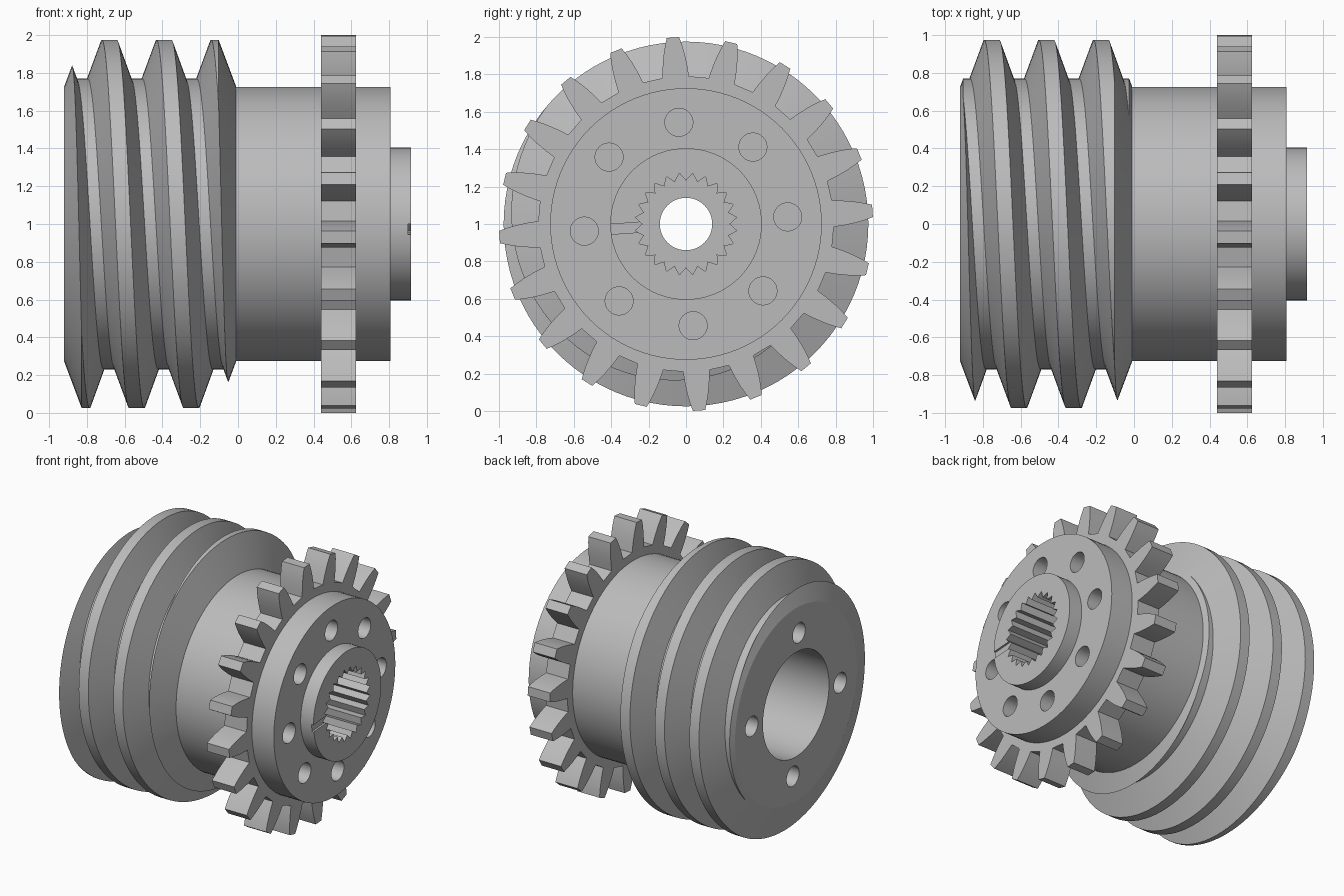
import bpy
import bmesh
from math import sin, cos, pi, radians

if "Cube" in bpy.data.objects:
    bpy.data.objects.remove(bpy.data.objects["Cube"], do_unlink=True)

AXIS_Z = 1.0            # height of the shaft axis, which runs along x
TURN = radians(4)       # angle shared by the teeth, holes and groove
SEG = 96

steel = bpy.data.materials.new("plain_grey_steel")
steel.use_nodes = True
GREY = (0.5, 0.5, 0.5, 1)
steel.diffuse_color = GREY
steel.node_tree.nodes["Principled BSDF"].inputs["Base Color"].default_value = GREY


def finish_mesh(name, bm):
    bmesh.ops.remove_doubles(bm, verts=bm.verts, dist=1e-5)
    bmesh.ops.recalc_face_normals(bm, faces=bm.faces)
    mesh = bpy.data.meshes.new(name)
    bm.to_mesh(mesh)
    bm.free()
    mesh.materials.append(steel)
    obj = bpy.data.objects.new(name, mesh)
    bpy.context.collection.objects.link(obj)
    return obj


def circle(r, n=SEG, y=0, z=0):
    return [(y + r * cos(2 * pi * i / n), z + r * sin(2 * pi * i / n)) for i in range(n)]


def loft(name, sections):
    """Closed solid through (x, outline) sections along the shaft."""
    bm = bmesh.new()
    loops = [[bm.verts.new((x, y, AXIS_Z + z)) for y, z in pts] for x, pts in sections]
    n = len(loops[0])
    for a, b in zip(loops, loops[1:]):
        for i in range(n):
            j = (i + 1) % n
            bm.faces.new((a[i], a[j], b[j], b[i]))
    bm.faces.new(loops[0])
    bm.faces.new(loops[-1])
    return finish_mesh(name, bm)


def prism(name, outline, x0, x1):
    return loft(name, [(x0, outline), (x1, outline)])


def lathe(name, profile):
    return loft(name, [(x, circle(r)) for x, r in profile])


def combine(obj, cutter, operation="DIFFERENCE"):
    """Apply a boolean and discard the cutter."""
    cutter.hide_render = True
    mod = obj.modifiers.new("cut", "BOOLEAN")
    mod.operation, mod.solver, mod.object = operation, "EXACT", cutter
    bpy.context.view_layer.objects.active = obj
    bpy.ops.object.modifier_apply(modifier=mod.name)
    bpy.data.objects.remove(cutter, do_unlink=True)


def bolt_holes(obj, count, distance, x0, x1):
    for k in range(count):
        a = TURN + 2 * pi * k / count
        hole = circle(0.075, 32, distance * cos(a), distance * sin(a))
        combine(obj, prism("hole_cutter", hole, x0, x1))


def helical_thread(name, start, pitch, turns):
    """Solid screw with a trapezoid thread, capped to points on the axis."""
    root, crest = 0.77, 0.975
    step = [(0, root), (0.06, root), (0.135, crest), (0.215, crest)]
    rows = [(start + t * pitch + x, r) for t in range(turns) for x, r in step]
    rows.append((start + turns * pitch, root))
    bm = bmesh.new()
    cols = []
    for i in range(SEG + 1):
        a = 2 * pi * i / SEG
        cols.append([bm.verts.new((x + pitch * i / SEG, r * cos(a), AXIS_Z + r * sin(a)))
                     for x, r in rows])
    for a, b in zip(cols, cols[1:]):
        for k in range(len(rows) - 1):
            bm.faces.new((a[k], b[k], b[k + 1], a[k + 1]))
    # caps: one turn of the edge helix plus the step where it closes
    first = [c[0] for c in cols] + cols[0][4:0:-1]
    last = [c[-1] for c in cols] + cols[-1][-2:-5:-1] + [cols[0][-1]]
    for loop, x in ((first, start), (last, start + (turns + 1) * pitch)):
        tip = bm.verts.new((x, 0, AXIS_Z))
        ring = loop[:SEG + 1]
        step_edge = cols[0][:5] if loop is first else cols[-1][-5:]
        for chain in (ring, step_edge):
            for p, q in zip(chain, chain[1:]):
                bm.faces.new((p, q, tip))
    return finish_mesh(name, bm)


# Worm: thread trimmed by a body with conical ends
PITCH = 0.289
worm = helical_thread("worm_thread", -0.753 - 0.175 - 3 * PITCH, PITCH, 8)
envelope = lathe("worm_envelope", [(-0.92, 0.728), (-0.77, 1.128), (-0.16, 1.128), (-0.01, 0.728)])
combine(worm, envelope, "INTERSECT")
combine(worm, prism("bore_cutter", circle(0.395), -1.2, 0.3))
bolt_holes(worm, 4, 0.53, -1.2, -0.6)

# Body: sleeve, flange and raised hub
body = lathe("sleeve_and_hub", [(-0.01, 0.726), (0.808, 0.726), (0.808, 0.405), (0.915, 0.405)])
combine(body, prism("bore_cutter", circle(0.395), -0.2, 0.15))
combine(body, prism("shaft_hole_cutter", circle(0.14), 0, 0.6))
spline = []
for k in range(48):
    a = radians(7.5) * (k + 1)
    r = 0.232 if k % 2 else 0.274
    spline.append((r * cos(a), r * sin(a)))
combine(body, prism("spline_cutter", spline, 0.35, 1.1))
bolt_holes(body, 8, 0.545, 0.5, 1.1)

# Shallow index groove on the hub face
groove = [(-d * cos(TURN) + w * sin(TURN), -d * sin(TURN) - w * cos(TURN))
          for d, w in ((0.2, -0.027), (0.5, -0.027), (0.5, 0.027), (0.2, 0.027))]
combine(body, prism("groove_cutter", groove, 0.9, 1.1))

# Spur gear: ring with rounded-flank teeth
TEETH = 20
flank = [(0.79, 0.09), (0.85, 0.077), (0.91, 0.062), (0.96, 0.047), (1.0, 0.033)]
tooth = [(r, -h) for r, h in flank] + [(r, h) for r, h in reversed(flank)]
outline = []
for k in range(TEETH):
    mid = TURN + 2 * pi * k / TEETH
    outline += [(r * cos(mid + h), r * sin(mid + h)) for r, h in tooth]
gear = prism("gear_ring", outline, 0.44, 0.625)
combine(gear, prism("gear_cutter", circle(0.7), 0.2, 0.9))

# Smooth round surfaces, keep machined edges crisp
bpy.ops.object.select_all(action="DESELECT")
for part in (worm, body, gear):
    part.select_set(True)
    bpy.context.view_layer.objects.active = part
bpy.ops.object.shade_smooth_by_angle(angle=radians(15))
